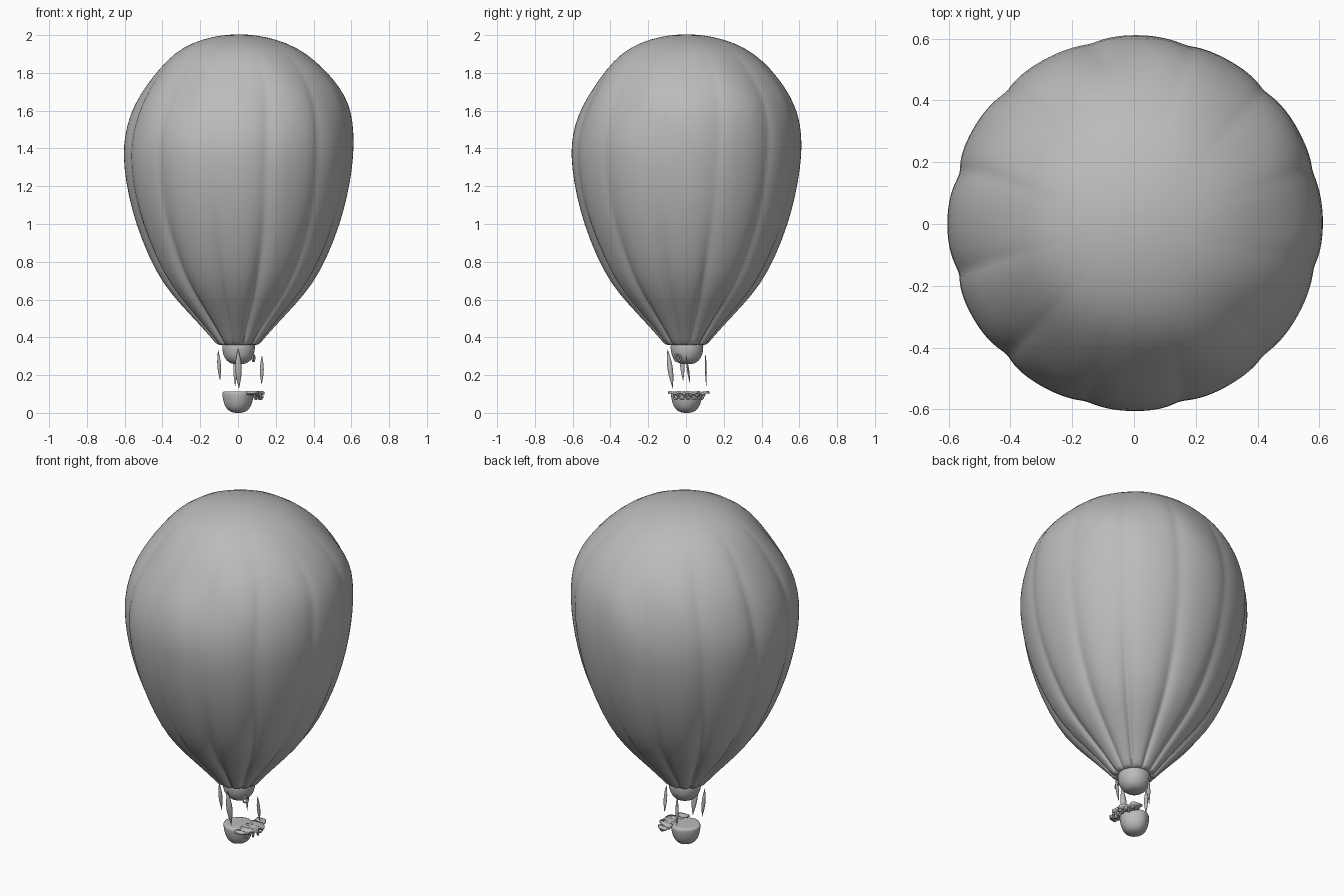
import bpy, bmesh, math, random
from mathutils import Vector

random.seed(4)
if "Cube" in bpy.data.objects:
    bpy.data.objects.remove(bpy.data.objects["Cube"])

grey = bpy.data.materials.new("plain grey")
grey.use_nodes = True
grey.diffuse_color = (0.5, 0.5, 0.5, 1)
grey.node_tree.nodes["Principled BSDF"].inputs["Base Color"].default_value = grey.diffuse_color


def finish(bm, name, subdiv=0):
    """Turn a bmesh into a smooth grey object."""
    bmesh.ops.recalc_face_normals(bm, faces=bm.faces)
    mesh = bpy.data.meshes.new(name)
    bm.to_mesh(mesh)
    bm.free()
    mesh.materials.append(grey)
    mesh.polygons.foreach_set("use_smooth", [True] * len(mesh.polygons))
    obj = bpy.data.objects.new(name, mesh)
    bpy.context.collection.objects.link(obj)
    if subdiv:
        mod = obj.modifiers.new("Smooth", "SUBSURF")
        mod.levels = mod.render_levels = subdiv
    return obj


def lathe(name, profile, segments, shape, subdiv=1):
    """Revolve (radius, z) points; shape(radius, z, angle) gives each vertex."""
    bm = bmesh.new()
    rings = []
    for r, z in profile:
        rings.append([bm.verts.new(shape(r, z, 2 * math.pi * i / segments))
                      for i in range(segments)])
    for low, high in zip(rings, rings[1:]):
        for i in range(segments):
            j = (i + 1) % segments
            bm.faces.new((low[i], low[j], high[j], high[i]))
    for ring in (rings[0], rings[-1]):
        centre = bm.verts.new(sum((v.co for v in ring), Vector()) / segments)
        for i in range(segments):
            bm.faces.new((ring[i], ring[(i + 1) % segments], centre))
    return finish(bm, name, subdiv)


# Envelope: twelve puffed gores gathered into pleats at the mouth
GORES = 12
depths = [random.uniform(0.6, 1.4) for _ in range(GORES)]
shifts = [random.uniform(-0.12, 0.12) for _ in range(GORES)]


def envelope_shape(r, z, a):
    g = a / (2 * math.pi) * GORES + 0.5
    k = int(g) % GORES
    off = (g % 1) - 0.5
    groove = abs(2 * off) ** 3
    seam = k if off < 0 else (k + 1) % GORES
    depth = 0.022 + 0.16 * max(0, (1.15 - z) / 0.8) ** 1.6
    if z > 1.6:
        depth *= max(0.0, (2.0 - z) / 0.4)
    r *= 1 - depth * depths[seam] * groove
    # Loose cloth: soft dents on the shoulder
    loose = math.exp(-((z - 1.72) / 0.22) ** 2)
    r *= 1 + 0.02 * loose * math.sin(5 * a + 9 * z) * math.cos(3 * a + 1)
    twist = a + shifts[seam] * 0.3 * groove * math.sin(z * 3)
    lean = 0.03 * loose
    return (r * math.cos(twist) + lean * 0.8, r * math.sin(twist) + lean * 0.6, z)


envelope_profile = [
    (0.06, 0.365), (0.11, 0.355), (0.125, 0.38), (0.215, 0.48), (0.30, 0.57),
    (0.395, 0.68), (0.475, 0.83), (0.54, 1.0), (0.58, 1.15), (0.605, 1.3),
    (0.61, 1.42), (0.595, 1.53), (0.565, 1.63), (0.51, 1.73), (0.44, 1.82),
    (0.35, 1.905), (0.25, 1.96), (0.14, 1.992), (0.05, 2.003)]
lathe("envelope", envelope_profile, 144, envelope_shape)


# Burner bowl under the mouth, and the basket
def plain(r, z, a):
    return (r * math.cos(a) + 0.003, r * math.sin(a) + 0.005, z)


lathe("burner_bowl", [(0.02, 0.258), (0.05, 0.263), (0.075, 0.29), (0.085, 0.32),
                      (0.088, 0.355), (0.085, 0.37)], 32, plain)


def basket_shape(r, z, a):
    r *= 1 + 0.03 * math.cos(4 * a)
    return (r * math.cos(a), r * math.sin(a) + 0.003, z)


lathe("basket", [(0.015, 0.0), (0.043, 0.006), (0.066, 0.03), (0.077, 0.065),
                 (0.082, 0.1), (0.079, 0.113), (0.065, 0.114)], 32, basket_shape)


# Ropes: slim leaf-like spindles tapering at both ends
def spindle(name, top, bottom, wide_x, wide_y):
    a, b = Vector(top), Vector(bottom)
    steps = 10

    def shape(r, t, ang):
        p = a.lerp(b, t)
        return (p.x + r * wide_x * math.cos(ang), p.y + r * wide_y * math.sin(ang), p.z)

    profile = [(max(0.03, math.sin(math.pi * i / steps)), i / steps)
               for i in range(steps + 1)]
    lathe(name, profile, 12, shape)


spindle("front_rope", (0.0, -0.098, 0.34), (0.005, -0.07, 0.13), 0.018, 0.015)
spindle("left_rope", (0.127, 0.0, 0.305), (0.125, 0.022, 0.15), 0.011, 0.006)
spindle("right_rope", (-0.105, -0.025, 0.335), (-0.095, -0.015, 0.17), 0.01, 0.012)
spindle("back_rope", (-0.015, 0.103, 0.32), (-0.015, 0.107, 0.14), 0.01, 0.005)


# Small hook hanging from the burner
def ring(name, centre, radius, thick, tilt):
    c = Vector(centre)
    bm = bmesh.new()
    n, m = 16, 6
    grid = []
    for i in range(n):
        u = 2 * math.pi * i / n
        out = Vector((math.cos(u) * math.sin(tilt), math.cos(u) * math.cos(tilt), math.sin(u)))
        side = Vector((math.cos(tilt), -math.sin(tilt), 0))
        grid.append([bm.verts.new(c + out * (radius + thick * math.cos(v))
                                  + side * thick * math.sin(v))
                     for v in (2 * math.pi * j / m for j in range(m))])
    for i in range(n):
        for j in range(m):
            p, q = grid[i], grid[(i + 1) % n]
            k = (j + 1) % m
            bm.faces.new((p[j], q[j], q[k], p[k]))
    finish(bm, name)


ring("burner_hook", (0.082, -0.045, 0.29), 0.017, 0.005, 0.3)

# Ragged trim on the basket's left rim: ruffled shelf, loops and tufts
bm = bmesh.new()
count = 24
layers = []
for z in (0.1, 0.113):
    row = []
    for i in range(count + 1):
        t = i / count
        y = -0.095 + 0.22 * t
        inner = 0.045
        outer = 0.085 + 0.05 * math.sin(math.pi * t) + 0.009 * math.sin(7 * math.pi * t)
        lift = z + 0.004 * math.sin(9 * math.pi * t)
        row.append([bm.verts.new((x, y, lift)) for x in (inner, outer)])
    layers.append(row)
low, high = layers
for i in range(count):
    for row in layers:
        bm.faces.new((row[i][0], row[i][1], row[i + 1][1], row[i + 1][0]))
    for k in (0, 1):
        bm.faces.new((low[i][k], low[i + 1][k], high[i + 1][k], high[i][k]))
for i in (0, count):
    bm.faces.new((low[i][0], low[i][1], high[i][1], high[i][0]))
finish(bm, "trim_shelf")

for i in range(5):
    t = (i + 0.5) / 5
    y = -0.07 + 0.165 * t
    x = 0.085 + 0.035 * math.sin(math.pi * t)
    ring("trim_loop_%d" % (i + 1), (x, y, 0.086), 0.014, 0.005, random.uniform(-0.9, 0.9))
    bm = bmesh.new()
    bmesh.ops.create_icosphere(bm, subdivisions=2, radius=0.013)
    for v in bm.verts:
        v.co *= random.uniform(0.8, 1.25)
        v.co += Vector((x - 0.008, y + 0.012, 0.1))
    finish(bm, "trim_tuft_%d" % (i + 1))
